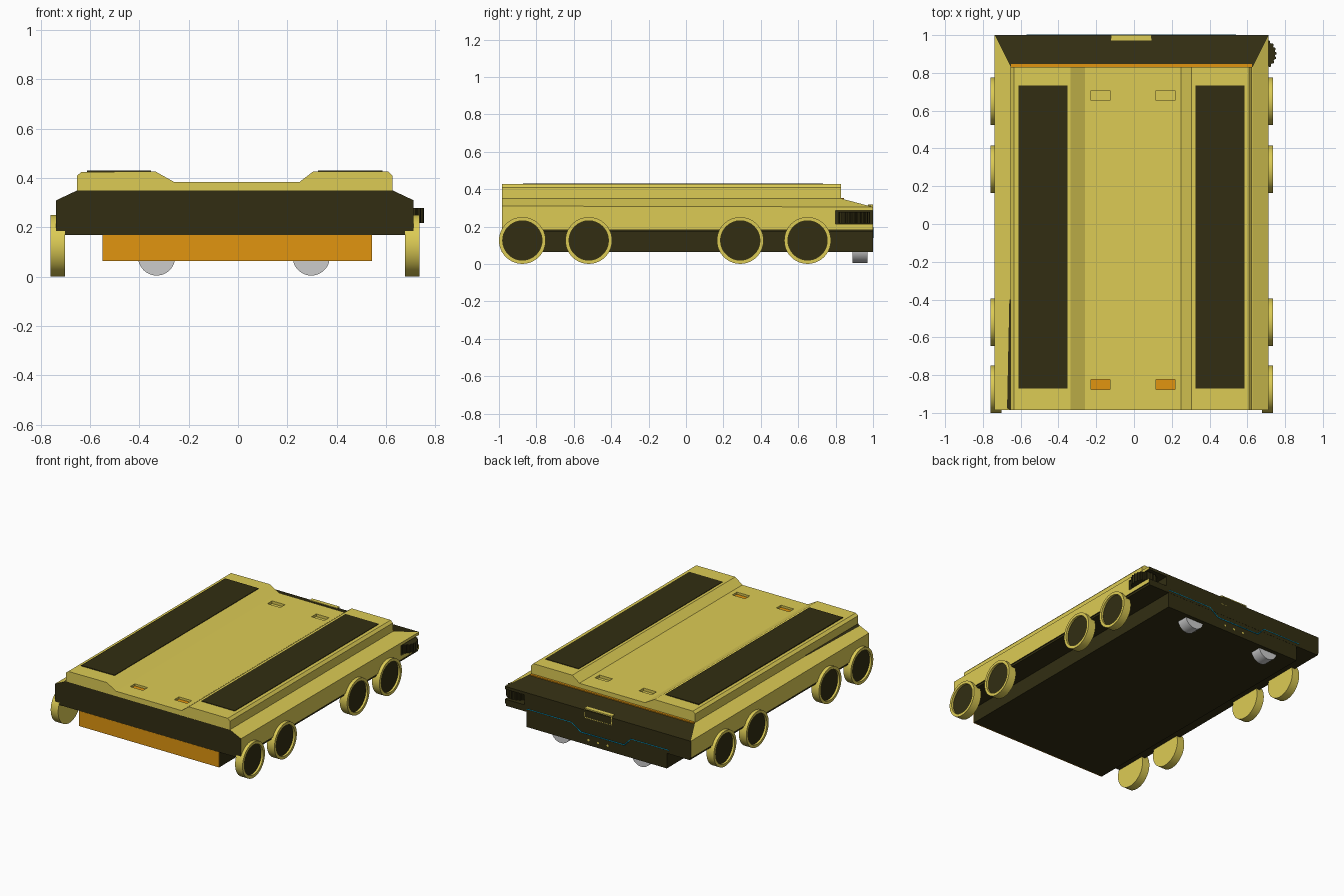
import bpy, bmesh, math
from mathutils import Matrix, Vector

if "Cube" in bpy.data.objects:
    bpy.data.objects.remove(bpy.data.objects["Cube"])

CX = -0.0125  # symmetry plane of the vehicle


def material(name, rgb):
    m = bpy.data.materials.new(name)
    m.diffuse_color = (*rgb, 1)
    m.use_nodes = True
    m.node_tree.nodes["Principled BSDF"].inputs["Base Color"].default_value = m.diffuse_color
    return m


YELLOW = material("yellow", (0.72, 0.60, 0.09))
DARK = material("dark", (0.032, 0.027, 0.006))
ORANGE = material("orange", (0.75, 0.30, 0.005))
BLUE = material("blue", (0.0, 0.23, 0.42))


def finish(name, bm, mats, smooth=False):
    bmesh.ops.recalc_face_normals(bm, faces=bm.faces[:])
    me = bpy.data.meshes.new(name)
    bm.to_mesh(me)
    bm.free()
    ob = bpy.data.objects.new(name, me)
    bpy.context.collection.objects.link(ob)
    for m in mats:
        me.materials.append(m)
    if smooth:
        bpy.ops.object.select_all(action='DESELECT')
        ob.select_set(True)
        bpy.context.view_layer.objects.active = ob
        bpy.ops.object.shade_smooth_by_angle(angle=math.radians(35))
    return ob


def add_box(bm, x, y, z):
    lo, hi = Vector((x[0], y[0], z[0])), Vector((x[1], y[1], z[1]))
    mat = Matrix.Translation((lo + hi) / 2) @ Matrix.Diagonal((*(hi - lo), 1))
    bmesh.ops.create_cube(bm, size=1, matrix=mat)


def box(name, x, y, z, *mats):
    bm = bmesh.new()
    add_box(bm, x, y, z)
    return finish(name, bm, mats)


def cylinder(name, centre, r, depth, axis, segs, *mats):
    rot = {'x': Matrix.Rotation(math.pi / 2, 4, 'Y'),
           'y': Matrix.Rotation(math.pi / 2, 4, 'X'), 'z': Matrix()}[axis]
    bm = bmesh.new()
    bmesh.ops.create_cone(bm, cap_ends=True, segments=segs, radius1=r, radius2=r,
                          depth=depth, matrix=Matrix.Translation(centre) @ rot)
    return finish(name, bm, mats, True)


def cut(target, cutter):
    cutter.hide_render = True
    cutter.hide_viewport = True
    cutter.display_type = 'WIRE'
    mod = target.modifiers.new("cut", 'BOOLEAN')
    mod.operation = 'DIFFERENCE'
    mod.solver = 'EXACT'
    mod.object = cutter


# Body shell: chamfered sides, hipped slope at the back, dark ends
bm = bmesh.new()
w, t = 0.725, 0.64


def section(y, pts):
    return [bm.verts.new((CX + x, y, z)) for x, z in pts]


f = section(-0.985, [(-w, .185), (-w, .31), (-t, .35), (t, .35), (w, .31), (w, .185)])
m = section(0.83, [(-t, .35), (t, .35)])
b = section(1.0, [(-w, .185), (-w, .305), (w, .305), (w, .185)])
for verts, idx in [(f, 1), (b, 1), ((m[0], m[1], b[2], b[1]), 1),
                   ((f[0], f[5], b[3], b[0]), 1), ((f[2], f[3], m[1], m[0]), 0),
                   ((f[0], f[1], b[1], b[0]), 0), ((f[4], f[5], b[3], b[2]), 0),
                   ((f[1], f[2], m[0], b[1]), 0), ((f[3], f[4], b[2], m[1]), 0)]:
    bm.faces.new(verts).material_index = idx
shell = finish("body_shell", bm, [YELLOW, DARK])

# Corner recess with its ribbed scanner drum
recess = box("scanner_recess_cutter", (0.56, 0.9), (0.80, 1.1), (0.215, 0.285), YELLOW, DARK)
for p in recess.data.polygons:
    p.material_index = 1
cut(shell, recess)
bm = bmesh.new()
ring = []
for i in range(80):
    a, r = i * math.tau / 80, 0.085 if i % 4 < 2 else 0.078
    ring.append(bm.verts.new((0.67 + r * math.cos(a), 0.9 + r * math.sin(a), 0.218)))
face = bm.faces.new(ring)
top = bmesh.ops.extrude_face_region(bm, geom=[face])["geom"]
bmesh.ops.translate(bm, vec=(0, 0, 0.06), verts=[v for v in top if isinstance(v, bmesh.types.BMVert)])
finish("scanner_drum", bm, [DARK])

# Floor and lower chassis
box("floor_plate", (CX - 0.718, CX + 0.718), (-0.985, 1.0), (0.17, 0.19), DARK)
box("lower_chassis", (-0.55, 0.543), (-0.98, 0.999), (0.063, 0.18), DARK)
box("front_bumper_panel", (-0.55, 0.543), (-0.986, -0.979), (0.063, 0.17), ORANGE)

# Load deck with two raised rails
profile = [(-.653, .345), (-.653, .41), (-.635, .425), (-.335, .427), (-.26, .385), (.25, .385),
           (.305, .427), (.61, .427), (.626, .41), (.626, .345)]
bm = bmesh.new()
face = bm.faces.new([bm.verts.new((x, -0.985, z)) for x, z in profile])
ext = bmesh.ops.extrude_face_region(bm, geom=[face])["geom"]
bmesh.ops.translate(bm, vec=(0, 1.815, 0), verts=[v for v in ext if isinstance(v, bmesh.types.BMVert)])
deck = finish("load_deck", bm, [YELLOW])

# Grip strips on the rails
for side, x in (("left", (-0.612, -0.352)), ("right", (0.325, 0.585))):
    box(side + "_grip_strip", x, (-0.872, 0.732), (0.42, 0.431), DARK)

# Deck pockets, with orange floors at the front
bm = bmesh.new()
for x in (-0.178, 0.166):
    for y in (0.68, -0.85):
        xs, ys = (x - 0.05, x + 0.05), (y - 0.026, y + 0.026)
        add_box(bm, xs, ys, (0.366, 0.45))
        if y < 0:
            box("pocket_light", xs, ys, (0.35, 0.37), ORANGE)
cut(deck, finish("pocket_cutter", bm, [YELLOW]))

# Orange strip behind the deck and dark seam beside it
box("rear_orange_strip", (-0.65, 0.625), (0.828, 0.846), (0.335, 0.353), ORANGE)
bm = bmesh.new()
bm.faces.new([bm.verts.new(v) for v in ((-.66, -.4, .351), (-.672, -.975, .346),
                                        (-.653, -.985, .354), (-.653, -.4, .354))])
finish("deck_seam", bm, [DARK])

# Wheels: smooth rim with a recessed dark hub
for side in (-1, 1):
    for n, y in enumerate((-0.875, -0.52, 0.29, 0.65)):
        bm = bmesh.new()
        x = CX + side * 0.719
        bmesh.ops.create_cone(bm, cap_ends=True, segments=64, radius1=0.125, radius2=0.125, depth=0.058,
                              matrix=Matrix.Translation((x, y, 0.126)) @ Matrix.Rotation(math.pi / 2, 4, 'Y'))
        hub = max(bm.faces, key=lambda fc: fc.calc_center_median().x * side)
        bmesh.ops.inset_region(bm, faces=[hub], thickness=0.02)
        ext = bmesh.ops.extrude_discrete_faces(bm, faces=[hub])["faces"][0]
        ext.material_index = 1
        bmesh.ops.translate(bm, vec=(-side * 0.015, 0, 0), verts=ext.verts[:])
        finish(f"wheel_{'left' if side < 0 else 'right'}_{n + 1}", bm, [YELLOW, DARK], True)

# Rear support rollers
for x in (-0.33, 0.297):
    cylinder("rear_roller", (x, 0.93, 0.08), 0.075, 0.08, 'y', 48)

# Rear light line
cu = bpy.data.curves.new("rear_light_line", 'CURVE')
cu.dimensions = '3D'
cu.bevel_depth = 0.005
cu.bevel_resolution = 0
sp = cu.splines.new('POLY')
pts = [(-0.57, .195), (-0.27, .195), (-0.22, .14), (0.12, .14), (0.19, .19), (0.54, .19)]
sp.points.add(len(pts) - 1)
for p, (x, z) in zip(sp.points, pts):
    p.co = (x, 0.998, z, 1)
cu.materials.append(BLUE)
bpy.context.collection.objects.link(bpy.data.objects.new("rear_light_line", cu))

# Rear sensor window with yellow frame, and buttons
box("rear_window", (-0.12, 0.09), (0.972, 0.998), (0.25, 0.314), DARK)
bm = bmesh.new()
for z in (0.25, 0.312):
    add_box(bm, (-0.122, 0.092), (0.972, 1.0), (z, z + 0.006))
for x in (-0.122, 0.086):
    add_box(bm, (x, x + 0.006), (0.99, 1.0), (0.25, 0.318))
finish("rear_window_frame", bm, [YELLOW])
for x in (-0.09, -0.015, 0.06):
    cylinder("rear_button", (x, 0.997, 0.10), 0.008, 0.008, 'y', 16, YELLOW)
